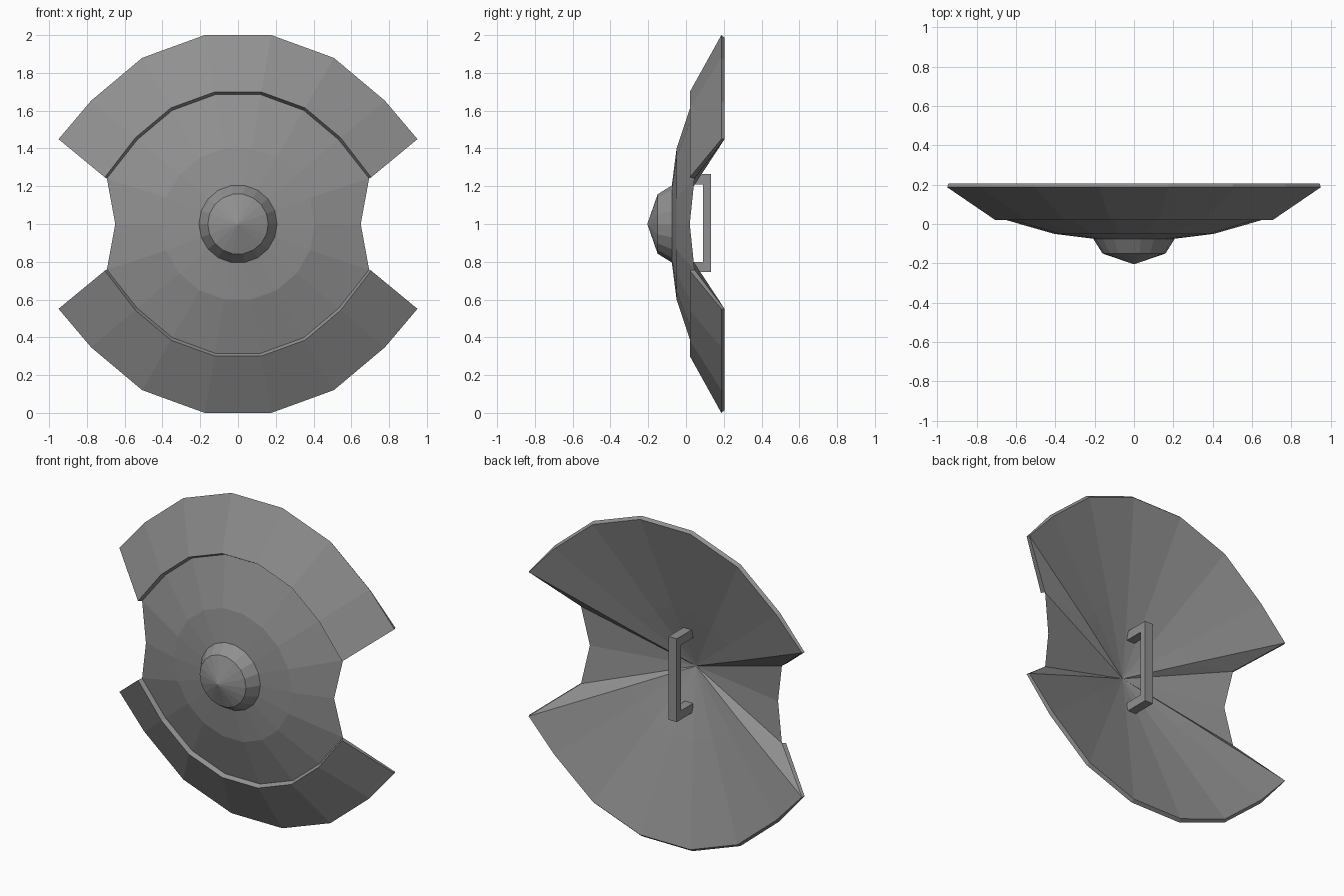
import bpy, bmesh, math

if "Cube" in bpy.data.objects:
    bpy.data.objects.remove(bpy.data.objects["Cube"])

N = 18                                        # spokes round the shield
NOTCH = (4, 13)                               # spokes at the left and right notches
SHIFT = {3: -1, 12: -1, 5: 1, 14: 1}          # panel end spokes, sign points into the panel

# Dark grey metal
metal = bpy.data.materials.new("dark_grey")
metal.diffuse_color = (0.28, 0.28, 0.28, 1)
metal.use_nodes = True
metal.node_tree.nodes["Principled BSDF"].inputs["Base Color"].default_value = metal.diffuse_color


def finish(bm, name):
    bmesh.ops.recalc_face_normals(bm, faces=bm.faces)
    me = bpy.data.meshes.new(name)
    bm.to_mesh(me)
    bm.free()
    me.materials.append(metal)
    ob = bpy.data.objects.new(name, me)
    bpy.context.collection.objects.link(ob)
    return ob


bm = bmesh.new()


def ring(r, y, corner_r=None, corner_shift=0, notch=None):
    """One vertex per spoke; panel ends and notches may differ."""
    out = []
    for k in range(N):
        a, rr, yy = 10 + 20 * k, r, y
        if k in SHIFT:
            a += SHIFT[k] * corner_shift
            rr = corner_r or r
        if k in NOTCH and notch:
            rr, yy = notch
        a = math.radians(a)
        out.append(bm.verts.new((rr * math.sin(a), yy, 1 + rr * math.cos(a))))
    return out


# Front profile: boss tip, boss, dished disc, raised lip, outer rim
tip = bm.verts.new((0, -0.205, 1))
boss_top = ring(0.16, -0.15)
boss_base = ring(0.207, -0.075)
mid = ring(0.406, -0.05)
edge = ring(0.695, 0.045, 0.735, -0.8, notch=(0.65, 0.02))
lip = ring(0.71, 0.02, 0.747, -0.7)
rim = ring(1.0154, 0.187, 1.051, 5.3)
# Back profile: bevelled rim, shallow crease, deep hub
rim_back = ring(1.0, 0.205, 1.046, 5.5)
back_mid = ring(0.406, 0.028, 0.42, 5.5)
hub = bm.verts.new((0, -0.1, 1))

for k in range(N):
    j = (k + 1) % N
    bm.faces.new((tip, boss_top[k], boss_top[j]))
    for a, b in ((boss_top, boss_base), (boss_base, mid), (mid, edge)):
        bm.faces.new((a[k], b[k], b[j], a[j]))
    if k in NOTCH or j in NOTCH:
        bm.faces.new((hub, edge[k], edge[j]))
    else:
        # Upper and lower wing panels
        for a, b in ((edge, lip), (lip, rim), (rim, rim_back), (rim_back, back_mid)):
            bm.faces.new((a[k], b[k], b[j], a[j]))
        bm.faces.new((hub, back_mid[k], back_mid[j]))
# Side walls at the ends of the panels
for k in SHIFT:
    bm.faces.new((hub, back_mid[k], edge[k]))
    bm.faces.new((back_mid[k], rim_back[k], edge[k]))
    bm.faces.new((rim_back[k], rim[k], edge[k]))
    bm.faces.new((rim[k], lip[k], edge[k]))
bmesh.ops.delete(bm, geom=[v for v in bm.verts if not v.link_faces], context='VERTS')
finish(bm, "shield_body")

# C-shaped grip extruded across x
bm = bmesh.new()
profile = [(-0.03, 0.745), (0.132, 0.745), (0.132, 1.265), (-0.03, 1.265),
           (-0.03, 1.21), (0.09, 1.21), (0.09, 0.80), (-0.03, 0.80)]
face = bm.faces.new([bm.verts.new((-0.028, y, z)) for y, z in profile])
ext = bmesh.ops.extrude_face_region(bm, geom=[face])
moved = [g for g in ext["geom"] if isinstance(g, bmesh.types.BMVert)]
bmesh.ops.translate(bm, verts=moved, vec=(0.056, 0, 0))
finish(bm, "grip_handle")
